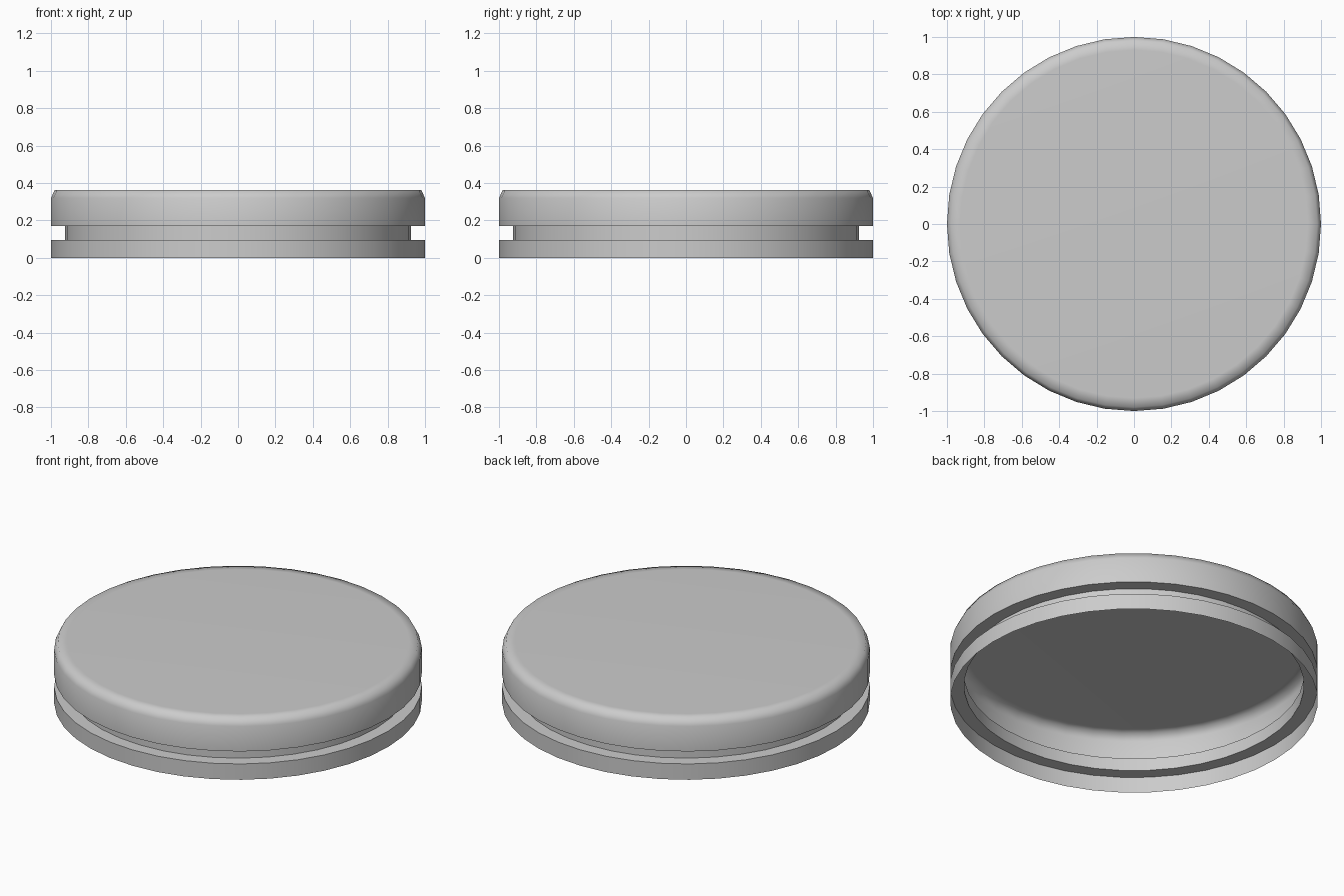
import bpy, bmesh
from math import cos, sin, tau, radians

if "Cube" in bpy.data.objects:
    bpy.data.objects.remove(bpy.data.objects["Cube"])

SEGMENTS = 40
# Thin-walled lid profile (radius, height): open skirt, groove, rounded shoulder
PROFILE = [(1, 0), (1, 0.095), (0.925, 0.095), (0.925, 0.17),
           (1, 0.17), (1, 0.32), (0.98, 0.361), (0.93, 0.363)]

bm = bmesh.new()
rings = [[bm.verts.new((r * cos(tau * i / SEGMENTS), r * sin(tau * i / SEGMENTS), z))
          for i in range(SEGMENTS)] for r, z in PROFILE]

# Side walls between successive rings
for low, high in zip(rings, rings[1:]):
    for i in range(SEGMENTS):
        j = (i + 1) % SEGMENTS
        bm.faces.new((low[i], low[j], high[j], high[i]))

# Flat top; the underside stays open
bm.faces.new(rings[-1])

mesh = bpy.data.meshes.new("jar_lid")
bm.to_mesh(mesh)
bm.free()
lid = bpy.data.objects.new("jar_lid", mesh)
bpy.context.collection.objects.link(lid)

# Smooth shoulder, crisp groove edges
bpy.context.view_layer.objects.active = lid
lid.select_set(True)
bpy.ops.object.shade_smooth_by_angle(angle=radians(75))
